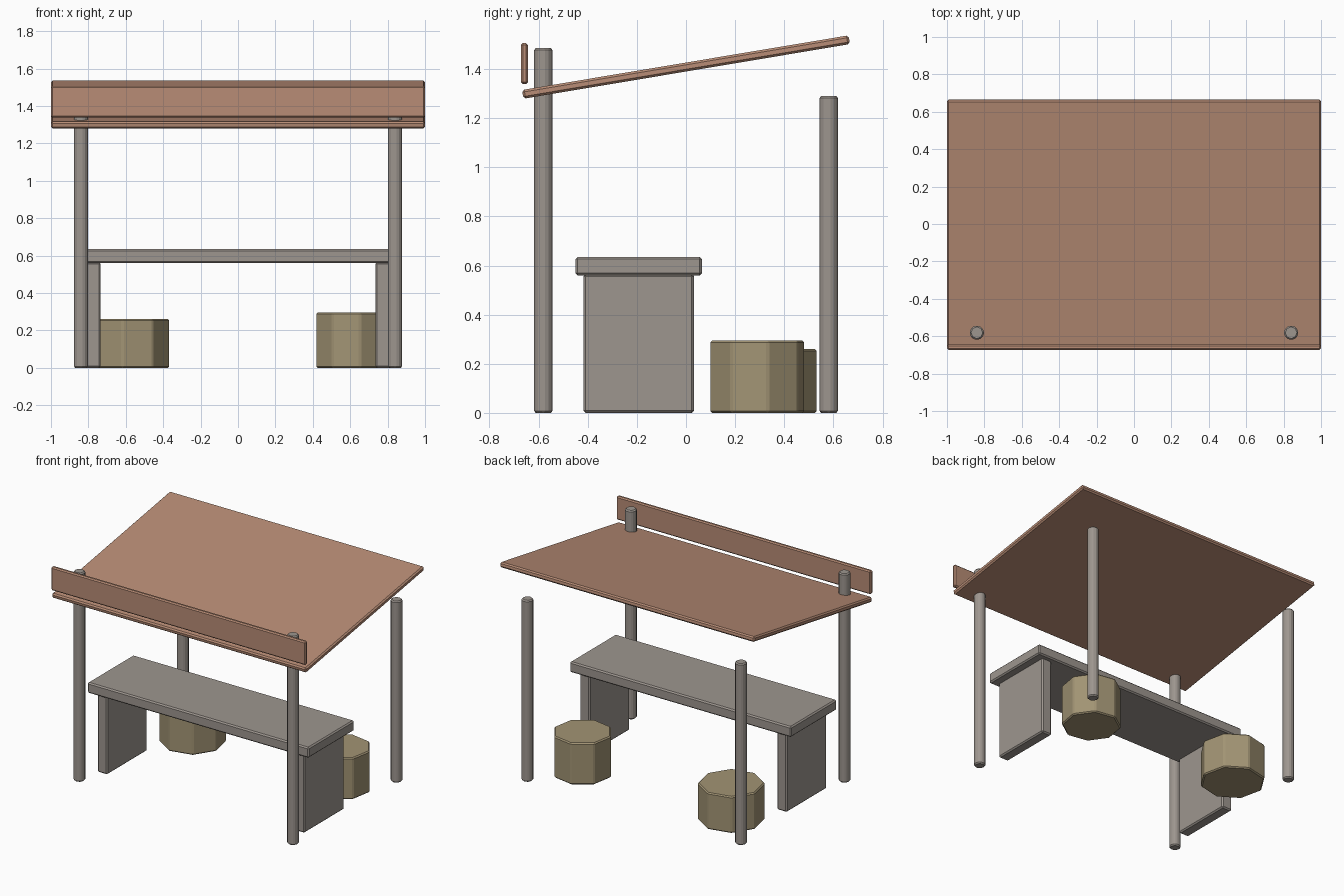
import bpy, bmesh, math
from mathutils import Matrix

if "Cube" in bpy.data.objects:
    bpy.data.objects.remove(bpy.data.objects["Cube"])


def material(name, rgb):
    m = bpy.data.materials.new(name)
    m.diffuse_color = (*rgb, 1.0)
    m.use_nodes = True
    m.node_tree.nodes["Principled BSDF"].inputs["Base Color"].default_value = m.diffuse_color
    return m


terracotta = material("terracotta_wood", (0.48, 0.265, 0.18))
grey = material("weathered_grey_wood", (0.34, 0.305, 0.275))
straw = material("straw_log", (0.36, 0.295, 0.175))


def finish(name, bm, loc, mat, bevel, rot_x=0.0):
    """Turn a bmesh into an object with small chamfered edges."""
    edges = [e for e in bm.edges if e.calc_face_angle(0) > math.radians(30)]
    bmesh.ops.bevel(bm, geom=edges, offset=bevel, segments=1,
                    affect='EDGES', profile=0.5)
    me = bpy.data.meshes.new(name)
    bm.to_mesh(me)
    bm.free()
    me.materials.append(mat)
    ob = bpy.data.objects.new(name, me)
    ob.location = loc
    ob.rotation_euler.x = rot_x
    bpy.context.collection.objects.link(ob)
    return ob


def box(name, size, loc, mat, bevel=0.009, rot_x=0.0):
    bm = bmesh.new()
    bmesh.ops.create_cube(bm, size=1.0, matrix=Matrix.Diagonal((*size, 1.0)))
    return finish(name, bm, loc, mat, bevel, rot_x)


def octagon(name, radius, height, x, y, mat, turn=0.0, bevel=0.008):
    """Upright eight-sided column standing on the ground."""
    bm = bmesh.new()
    bmesh.ops.create_cone(bm, cap_ends=True, segments=8, radius1=radius,
                          radius2=radius, depth=height,
                          matrix=Matrix.Rotation(math.radians(turn), 4, 'Z'))
    return finish(name, bm, (x, y, height / 2), mat, bevel)


# Posts and counter legs, mirrored left and right
for side, s in (("left", -1), ("right", 1)):
    octagon(f"front_post_{side}", 0.04, 1.485, s * 0.84, -0.581, grey)
    octagon(f"back_post_{side}", 0.04, 1.29, s * 0.84, 0.581, grey)
    box(f"counter_leg_{side}", (0.08, 0.45, 0.565), (s * 0.775, -0.193, 0.2825), grey)

# Counter slab
box("counter_top", (1.74, 0.515, 0.075), (0, -0.193, 0.597), grey)

# Sloped roof panel and front fascia board
box("roof_panel", (2.0, 1.348, 0.036), (0, 0, 1.408), terracotta,
    rot_x=math.radians(9.5))
box("fascia_board", (2.0, 0.029, 0.167), (0, -0.658, 1.422), terracotta, 0.008)

# Log stools behind the counter
octagon("stool_left", 0.217, 0.26, -0.58, 0.32, straw, turn=-10)
octagon("stool_right", 0.197, 0.295, 0.61, 0.29, straw, turn=12.5)
